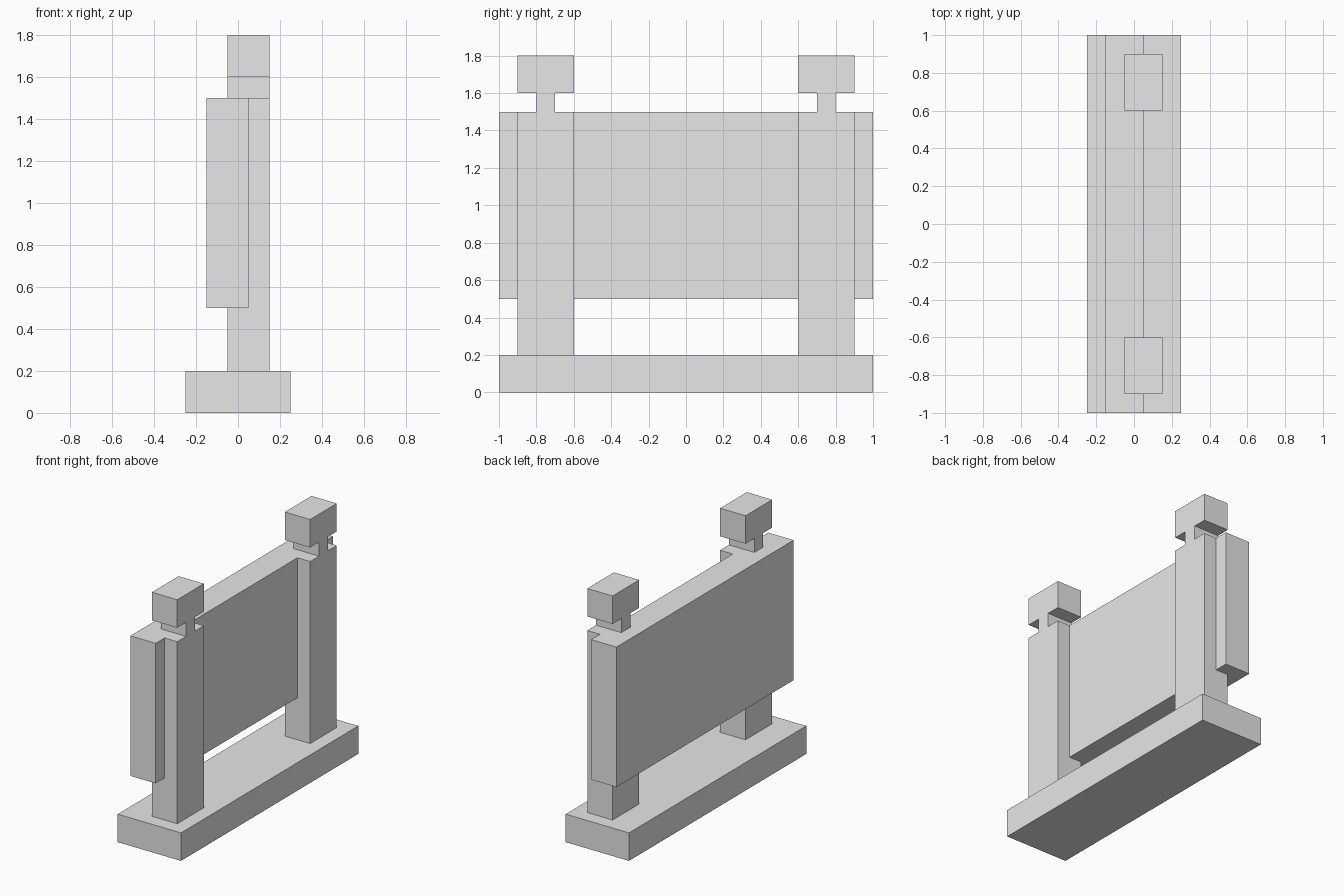
import bpy
import bmesh
from mathutils import Vector

cube = bpy.data.objects.get("Cube")
if cube:
    bpy.data.objects.remove(cube, do_unlink=True)

# Single plain grey finish
GREY = (0.8, 0.8, 0.8, 1.0)
grey = bpy.data.materials.new("plain_grey")
grey.use_nodes = True
grey.diffuse_color = GREY
grey.node_tree.nodes["Principled BSDF"].inputs["Base Color"].default_value = GREY


def add_object(name, bm):
    bmesh.ops.recalc_face_normals(bm, faces=bm.faces)
    mesh = bpy.data.meshes.new(name)
    bm.to_mesh(mesh)
    bm.free()
    mesh.materials.append(grey)
    obj = bpy.data.objects.new(name, mesh)
    bpy.context.collection.objects.link(obj)
    return obj


def box(name, low, high):
    low, high = Vector(low), Vector(high)
    bm = bmesh.new()
    bmesh.ops.create_cube(bm, size=1)
    bmesh.ops.scale(bm, vec=high - low, verts=bm.verts)
    bmesh.ops.translate(bm, vec=(low + high) / 2, verts=bm.verts)
    return add_object(name, bm)


def post(name, y):
    # Half outline of shaft, neck and square cap, mirrored and extruded along x
    half = [(0.15, 0.2), (0.15, 1.5), (0.05, 1.5),
            (0.05, 1.6), (0.15, 1.6), (0.15, 1.8)]
    outline = half + [(-w, z) for w, z in reversed(half)]
    bm = bmesh.new()
    face = bm.faces.new([bm.verts.new((-0.05, y + w, z)) for w, z in outline])
    side = bmesh.ops.extrude_face_region(bm, geom=[face])
    verts = [g for g in side["geom"] if isinstance(g, bmesh.types.BMVert)]
    bmesh.ops.translate(bm, vec=(0.2, 0, 0), verts=verts)
    return add_object(name, bm)


# Ground plinth and hanging panel
box("base", (-0.25, -1, 0), (0.25, 1, 0.2))
box("panel", (-0.15, -1, 0.5), (0.05, 1, 1.5))

# Matching posts, set partly into the panel
post("front_post", -0.75)
post("back_post", 0.75)
